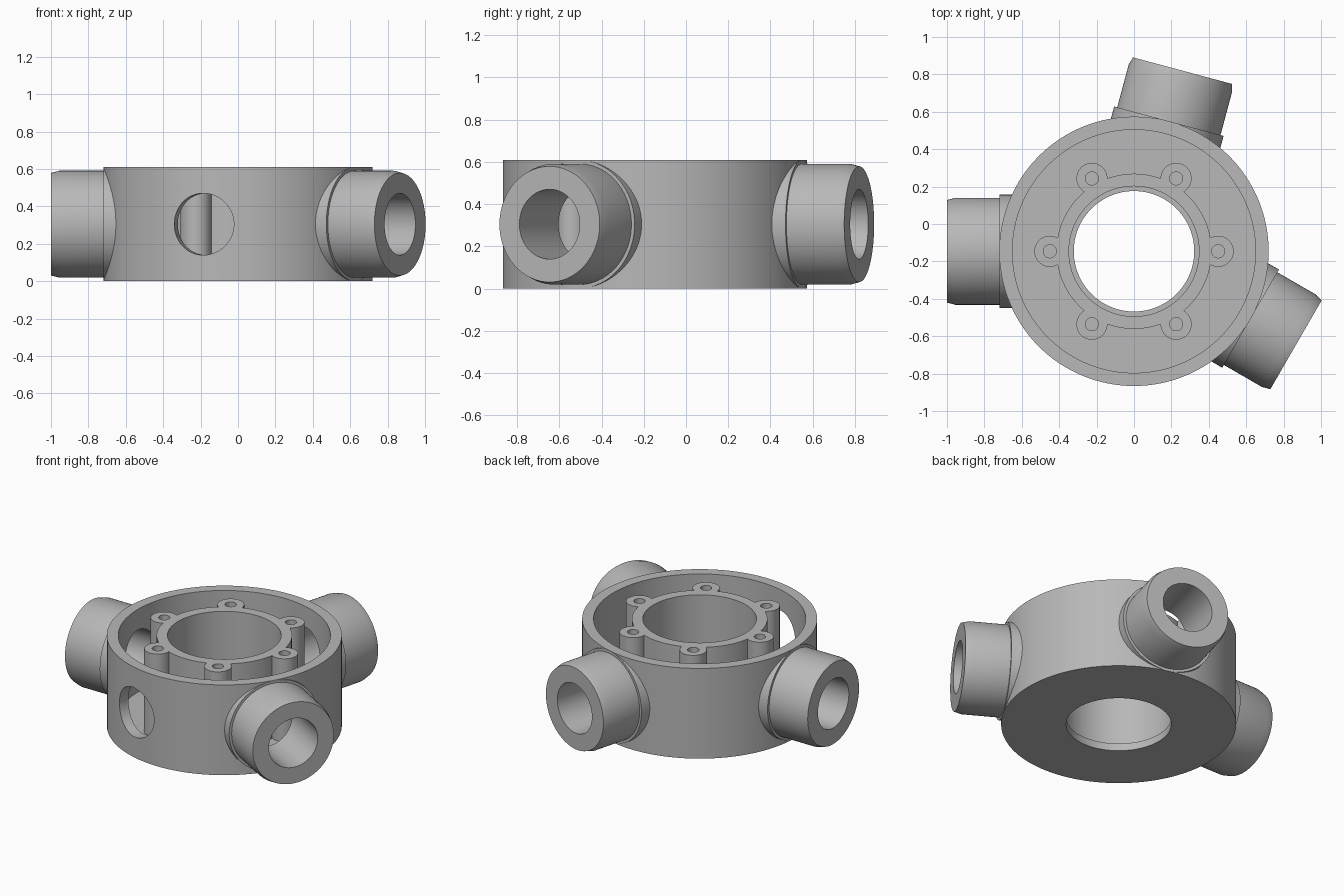
import bpy
import bmesh
from math import radians, cos, sin, pi
from mathutils import Matrix, Vector

old = bpy.data.objects.get("Cube")
if old:
    bpy.data.objects.remove(old, do_unlink=True)

CENTRE = Vector((0, -0.146, 0))
HEIGHT = 0.61
FLOOR = 0.05
PORT_Z = HEIGHT / 2
PORT_ANGLES = (75, 180, 330)
WINDOW_ANGLE = 255

grey = bpy.data.materials.new("plain grey")
grey.diffuse_color = (0.48, 0.48, 0.48, 1)
grey.use_nodes = True
grey.node_tree.nodes["Principled BSDF"].inputs["Base Color"].default_value = grey.diffuse_color


def lathe(name, profile, place, segments=96):
    """Solid of revolution about local z from (radius, height) rings."""
    bm = bmesh.new()
    rings = []
    for r, h in profile:
        rings.append([bm.verts.new((r * cos(2 * pi * i / segments),
                                    r * sin(2 * pi * i / segments), h))
                      for i in range(segments)])
    for low, high in zip(rings, rings[1:]):
        for i in range(segments):
            j = (i + 1) % segments
            bm.faces.new((low[i], low[j], high[j], high[i]))
    bm.faces.new(rings[0][::-1])
    bm.faces.new(rings[-1])
    bm.transform(place)
    mesh = bpy.data.meshes.new(name)
    bm.to_mesh(mesh)
    bm.free()
    mesh.materials.append(grey)
    obj = bpy.data.objects.new(name, mesh)
    bpy.context.collection.objects.link(obj)
    return obj


def upright(x=0.0, y=0.0):
    return Matrix.Translation(CENTRE + Vector((x, y, 0)))


def radial(angle):
    """Local z points outward from the body axis at port height."""
    return (Matrix.Translation(CENTRE + Vector((0, 0, PORT_Z)))
            @ Matrix.Rotation(radians(angle), 4, 'Z')
            @ Matrix.Rotation(pi / 2, 4, 'Y'))


def combine(target, tool, operation):
    mod = target.modifiers.new("combine", 'BOOLEAN')
    mod.operation = operation
    mod.solver = 'EXACT'
    mod.object = tool
    tool.hide_render = True
    bpy.ops.object.select_all(action='DESELECT')
    bpy.context.view_layer.objects.active = target
    target.select_set(True)
    bpy.ops.object.modifier_apply(modifier=mod.name)
    bpy.data.objects.remove(tool, do_unlink=True)


def finish(obj):
    bpy.ops.object.select_all(action='DESELECT')
    bpy.context.view_layer.objects.active = obj
    obj.select_set(True)
    bpy.ops.object.shade_smooth_by_angle(angle=radians(25))


# Outer housing with a seat and a tube for each port
housing = lathe("housing", [(0.72, 0), (0.72, HEIGHT)], upright(), 128)
for angle in PORT_ANGLES:
    seat = lathe("port_seat", [(0.303, 0.6), (0.303, 0.72)], radial(angle))
    combine(housing, seat, 'UNION')
    tube = lathe("port_tube", [(0.286, 0.58), (0.286, 0.955), (0.274, 1.0)], radial(angle))
    combine(housing, tube, 'UNION')

# Open pocket, floor hole, port bores and wall window
pocket = lathe("pocket_cutter", [(0.65, FLOOR), (0.65, 0.8)], upright(), 128)
combine(housing, pocket, 'DIFFERENCE')
floor_hole = lathe("floor_cutter", [(0.322, -0.1), (0.322, 0.2)], upright())
combine(housing, floor_hole, 'DIFFERENCE')
for angle in PORT_ANGLES + (WINDOW_ANGLE,):
    bore = lathe("bore_cutter", [(0.165, 0.5), (0.165, 1.1)], radial(angle))
    combine(housing, bore, 'DIFFERENCE')
finish(housing)

# Inner sleeve with six screw bosses
sleeve = lathe("inner_sleeve", [(0.415, FLOOR - 0.01), (0.415, HEIGHT)], upright())
spots = [(0.45 * cos(k * pi / 3), 0.45 * sin(k * pi / 3)) for k in range(6)]
for x, y in spots:
    boss = lathe("screw_boss", [(0.083, FLOOR - 0.01), (0.083, HEIGHT)], upright(x, y), 48)
    combine(sleeve, boss, 'UNION')
sleeve_bore = lathe("sleeve_cutter", [(0.348, -0.1), (0.348, 0.8)], upright())
combine(sleeve, sleeve_bore, 'DIFFERENCE')
for x, y in spots:
    screw_hole = lathe("screw_cutter", [(0.035, 0.3), (0.035, 0.8)], upright(x, y), 32)
    combine(sleeve, screw_hole, 'DIFFERENCE')
finish(sleeve)
